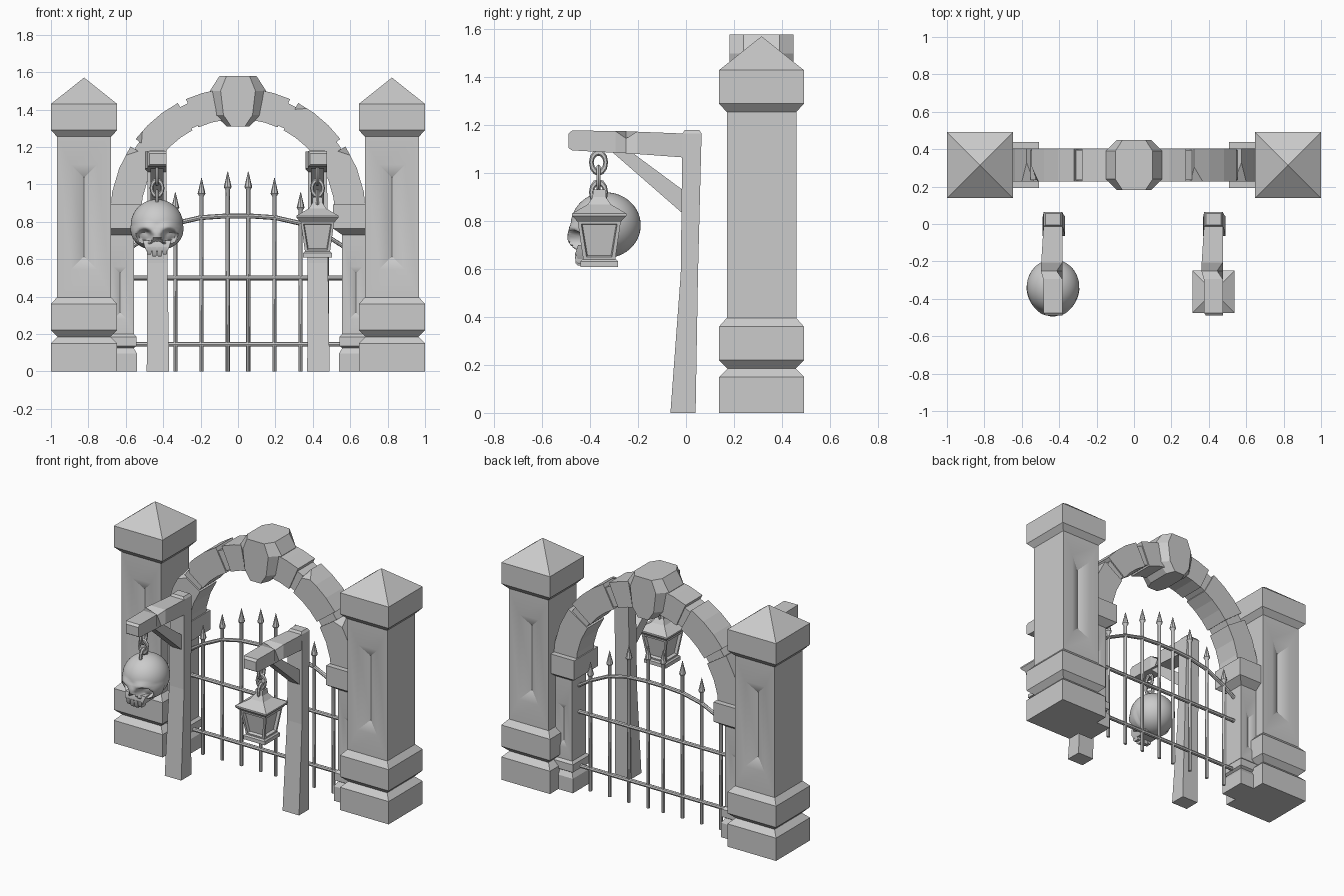
import bpy, bmesh, math
from mathutils import Vector

cube = bpy.data.objects.get("Cube")
if cube:
    bpy.data.objects.remove(cube, do_unlink=True)

stone = bpy.data.materials.new("grey_stone")
stone.use_nodes = True
GREY = (0.6, 0.6, 0.6, 1)
stone.diffuse_color = GREY
stone.node_tree.nodes["Principled BSDF"].inputs["Base Color"].default_value = GREY

GATE_Y = 0.315


def finish(name, bm, smooth=None):
    bmesh.ops.remove_doubles(bm, verts=bm.verts, dist=1e-5)
    bmesh.ops.recalc_face_normals(bm, faces=bm.faces)
    mesh = bpy.data.meshes.new(name)
    bm.to_mesh(mesh)
    bm.free()
    mesh.materials.append(stone)
    ob = bpy.data.objects.new(name, mesh)
    bpy.context.collection.objects.link(ob)
    if smooth:
        shade(ob, smooth)
    return ob


def shade(ob, angle):
    bpy.ops.object.select_all(action='DESELECT')
    ob.select_set(True)
    bpy.context.view_layer.objects.active = ob
    bpy.ops.object.shade_smooth_by_angle(angle=math.radians(angle))


def skin(rings):
    """Join equal rings of points into a closed solid."""
    bm = bmesh.new()
    vs = [[bm.verts.new(p) for p in r] for r in rings]
    n = len(vs[0])
    for a, b in zip(vs, vs[1:]):
        for i in range(n):
            j = (i + 1) % n
            bm.faces.new((a[i], a[j], b[j], b[i]))
    bm.faces.new(vs[0])
    bm.faces.new(vs[-1])
    bmesh.ops.recalc_face_normals(bm, faces=bm.faces)
    return bm


def rect(x0, x1, y0, y1, z):
    return [(x0, y0, z), (x1, y0, z), (x1, y1, z), (x0, y1, z)]


def stack(cx, cy, profile):
    """Square column from (height, half width) pairs."""
    return skin([rect(cx - h, cx + h, cy - h, cy + h, z) for z, h in profile])


def circle(r, n=8):
    return [(r * math.cos(math.tau * i / n), r * math.sin(math.tau * i / n)) for i in range(n)]


def groove(bm, cx, half, z0, z1, depth):
    """Sink a hipped V groove in the tall front and back faces."""
    for f in [f for f in bm.faces if abs(f.normal.y) > 0.9
              and max(v.co.z for v in f.verts) - min(v.co.z for v in f.verts) > 0.3]:
        s = 1 if f.normal.y > 0 else -1
        mid = f.calc_center_median().z
        bmesh.ops.inset_individual(bm, faces=[f], thickness=0.02)
        for v in f.verts:
            v.co.x = cx + math.copysign(half, v.co.x - cx)
            v.co.z = z1 if v.co.z > mid else z0
        mid = (z0 + z1) / 2
        bmesh.ops.inset_individual(bm, faces=[f], thickness=0.01)
        for v in f.verts:
            v.co.x = cx
            v.co.y -= s * depth
            v.co.z = z1 - half if v.co.z > mid else z0 + half


# Big and small pillars on both sides
for side, s in (("right", -1), ("left", 1)):
    cx = s * 0.823
    bm = stack(cx, GATE_Y, [(0, .177), (.15, .177), (.185, .142), (.22, .177), (.36, .177),
                            (.396, .145), (1.255, .145), (1.29, .177), (1.43, .177), (1.57, .001)])
    groove(bm, cx, .07, .545, 1.105, .036)
    finish(side + "_pillar", bm, 30)
    cx = s * 0.63
    bm = stack(cx, GATE_Y, [(0, .09), (.095, .09), (.125, .072), (.135, .088), (.185, .088),
                            (.2, .073), (.73, .073), (.765, .123), (.893, .123)])
    groove(bm, cx, .035, .28, .56, .018)
    finish(side + "_arch_column", bm, 30)


# Arch stones
def polar(deg, r, y):
    a = math.radians(deg)
    return Vector((r * math.sin(a), GATE_Y + y, 0.83 + r * math.cos(a)))


def arch_block(name, a0, a1, steps, r0=.52, r1=.685, hy=.088, chips=()):
    rings = []
    for i in range(steps + 1):
        a = a0 + (a1 - a0) * i / steps
        rings.append([polar(a, r0, -hy), polar(a, r1, -hy), polar(a, r1, hy), polar(a, r0, hy)])
    bm = skin(rings)
    for deg, ys, size in chips:
        corner = polar(deg, r1, ys * hy)
        inward = (polar((a0 + a1) / 2, r0, 0) - corner).normalized()
        bmesh.ops.bisect_plane(bm, geom=bm.verts[:] + bm.edges[:] + bm.faces[:],
                               plane_co=corner + inward * size, plane_no=-inward, clear_outer=True)
        bmesh.ops.holes_fill(bm, edges=[e for e in bm.edges if e.is_boundary])
    finish(name, bm)


for side, s in (("right", -1), ("left", 1)):
    arch_block(side + "_arch_foot", s * 57, s * 90, 3, chips=[(s * 57, -1, .035)])
    arch_block(side + "_arch_lower_joint", s * 53, s * 57, 1, .53, .66, .08)
    arch_block(side + "_arch_middle", s * 28, s * 53, 3,
               chips=[(s * (28 if s > 0 else 53), -1, .03)])
    arch_block(side + "_arch_upper_joint", s * 24, s * 28, 1, .53, .66, .08)
    arch_block(side + "_arch_shoulder", s * 8, s * 24, 2)

# Keystone with chamfered front and back
outline = [(-.06, 1.31), (.06, 1.31), (.125, 1.37), (.15, 1.5), (.1, 1.578),
           (-.1, 1.578), (-.15, 1.5), (-.125, 1.37)]
finish("keystone", skin([[(x * k, GATE_Y + y, z) for x, z in outline]
                         for y, k in ((-.133, .62), (-.075, 1), (.075, 1), (.133, .62))]))


# Gate bars with spear tips, and rails
BARS = [(.055, 1.07), (.195, 1.035), (.335, .96), (.475, .85)]
for s in (-1, 1):
    for i, (x, top) in enumerate(BARS):
        prof = [(0, .011), (top - .1, .011), (top - .085, .021), (top, .001)]
        finish(f"gate_bar_{i}_{'left' if s > 0 else 'right'}",
               skin([[(s * x + u, GATE_Y + v, z) for u, v in circle(r)] for z, r in prof]), 40)


def rail(name, path):
    finish(name, skin([[(x, GATE_Y + u, z + v) for u, v in circle(.013)] for x, z in path]), 40)


rail("bottom_rail", [(-.56, .145), (.56, .145)])
rail("middle_rail", [(-.56, .5), (.56, .5)])
half_top = [(.08, .83), (.2, .822), (.34, .79), (.475, .725), (.56, .67)]
rail("top_rail", [(-x, z) for x, z in reversed(half_top)] + half_top)


# Hanging posts with beam, brace and chain
def post(side, cx):
    finish(side + "_post", skin([rect(cx + x0, cx + x1, y0, y1, z) for z, x0, x1, y0, y1 in (
        (0, -.055, .065, -.065, .04), (.58, -.053, .056, -.022, .05),
        (1.165, -.05, .05, -.015, .065), (1.18, -.04, .04, -.005, .055))]))
    beam = []
    for y, x0, z0, z1, nick in ((-.49, -.04, 1.105, 1.165, 0), (-.475, -.05, 1.095, 1.178, 0),
                                (-.295, -.052, 1.085, 1.176, 0), (-.25, -.065, 1.083, 1.175, .03),
                                (-.205, -.063, 1.08, 1.173, 0), (0, -.05, 1.065, 1.165, 0)):
        beam.append([(cx + x0, y, z0), (cx + .05, y, z0),
                     (cx + .05 - nick, y, z1 - nick), (cx + x0, y, z1)])
    finish(side + "_beam", skin(beam))
    brace = [(-.31, 1.09), (-.23, 1.09), (0, .92), (0, .82)]
    finish(side + "_brace", skin([[(cx + x, y, z) for y, z in brace] for x in (-.035, .035)]))
    for i, z in enumerate((1.045, .98, .92)):
        bpy.ops.mesh.primitive_torus_add(
            major_radius=.03, minor_radius=.01, major_segments=12, minor_segments=6,
            location=(cx, -.365, z), rotation=(0, math.pi / 2, (i % 2) * math.pi / 2))
        link = bpy.context.object
        link.name = f"{side}_chain_link_{i}"
        link.scale.x = 1.4
        link.data.materials.append(stone)
        shade(link, 50)


SKULL_X, LAMP_X, LAMP_Y = -.433, .425, -.362
post("right", SKULL_X)
post("left", LAMP_X)

# Lantern
finish("lantern_roof", stack(LAMP_X, LAMP_Y, [(.795, .088), (.822, .113), (.832, .113),
                                              (.87, .048), (.9, .028), (.932, .025)]))
bm = stack(LAMP_X, LAMP_Y, [(.635, .066), (.8, .09)])
panes = [f for f in bm.faces if abs(f.normal.z) < .7]
bmesh.ops.inset_individual(bm, faces=panes, thickness=.02, depth=0)
bmesh.ops.inset_individual(bm, faces=panes, thickness=.006, depth=-.018)
finish("lantern_body", bm)
finish("lantern_base", stack(LAMP_X, LAMP_Y, [(.608, .078), (.632, .078), (.64, .07)]))

# Skull: a squashed sphere with dented eyes and nose
bm = bmesh.new()
bmesh.ops.create_uvsphere(bm, u_segments=72, v_segments=54, radius=1)
for v in bm.verts:
    x, y, z = v.co.x * .14, v.co.y * .146, v.co.z * .137
    if y < 0:
        if z < 0:
            y *= 1 + .35 * min(1, -z / .1)
            x *= 1 + .12 * min(1, -z / .1)
        eye = math.hypot((abs(x) - .066) / .046, (z + .06) / .04)
        nose = max(abs(x) / .022 + (z + .085) / .035, -(z + .115) / .012 + .2)
        y += .06 * max(0, min(1, (1 - eye) * 2.5))
        if abs(x) < .03 and -.13 < z < -.07:
            y += .03 * max(0, min(1, (1 - nose) * 3))
        brow = math.hypot((abs(x) - .06) / .06, (z + .005) / .025)
        y -= .012 * max(0, 1 - brow)
    v.co = (SKULL_X + x, -.335 + y, .783 + z)
finish("skull", bm, 60)

# Upper jaw and teeth
finish("skull_jaw", skin([rect(SKULL_X - h, SKULL_X + h, y0, -.33, z) for z, h, y0 in
                          ((.642, .055, -.452), (.665, .066, -.462), (.7, .075, -.45))]), 60)
for i in range(4):
    x = SKULL_X + (i - 1.5) * .028
    low = .615 if i in (1, 2) else .624
    finish(f"tooth_{i}", skin([rect(x - h, x + h, y0, -.415, z) for z, h, y0 in
                               ((low, .009, -.452), (low + .008, .0125, -.46),
                                (.665, .0125, -.464))]), 40)
